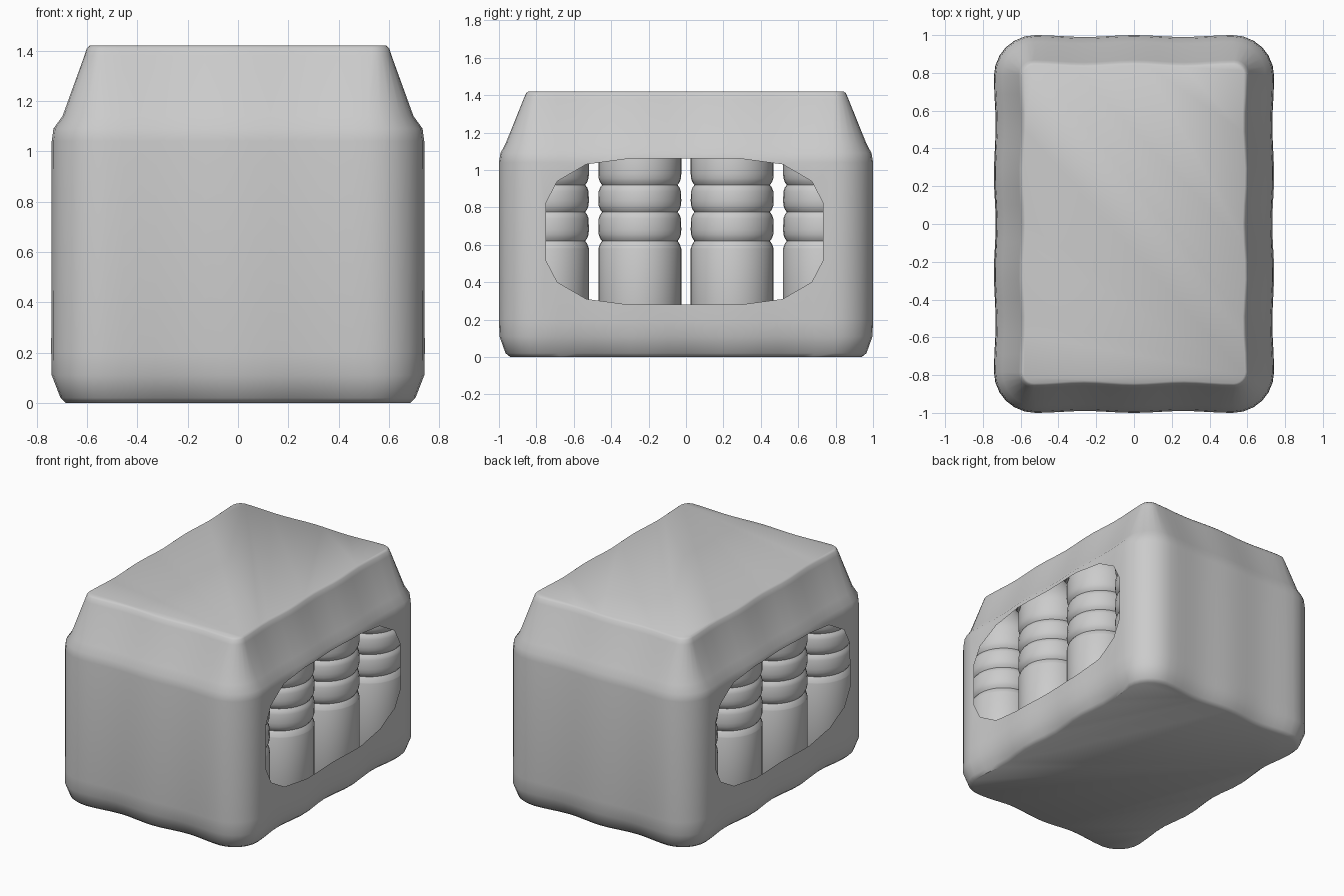
import bpy, bmesh, math

if "Cube" in bpy.data.objects:
    bpy.data.objects.remove(bpy.data.objects["Cube"])

PITCH = 0.494          # spacing of the bottles in the pack
CORNER_STEPS = 6
SIDE_STEPS = 16


def finish(name, bm, angle):
    bmesh.ops.recalc_face_normals(bm, faces=bm.faces)
    mesh = bpy.data.meshes.new(name)
    bm.to_mesh(mesh)
    bm.free()
    ob = bpy.data.objects.new(name, mesh)
    bpy.context.collection.objects.link(ob)
    if angle:
        smooth(ob, angle)
    return ob


def smooth(ob, angle):
    bpy.ops.object.select_all(action='DESELECT')
    ob.select_set(True)
    bpy.context.view_layer.objects.active = ob
    bpy.ops.object.shade_smooth_by_angle(angle=math.radians(angle))


def loft(bm, rings):
    loops = [[bm.verts.new(p) for p in r] for r in rings]
    n = len(loops[0])
    for a, b in zip(loops, loops[1:]):
        for i in range(n):
            j = (i + 1) % n
            bm.faces.new((a[i], a[j], b[j], b[i]))
    bm.faces.new(loops[0][::-1])
    bm.faces.new(loops[-1])


def wrap_ring(z, hx, hy, r, wave):
    """Rounded rectangle whose sides dip slightly between the bottles."""
    pts = []
    cx, cy = hx - r, hy - r
    corners = [(cx, cy), (-cx, cy), (-cx, -cy), (cx, -cy)]
    for k, (px, py) in enumerate(corners):
        for s in range(CORNER_STEPS + 1):
            a = math.pi / 2 * (k + s / CORNER_STEPS)
            pts.append((px + r * math.cos(a), py + r * math.sin(a), z))
        ax, ay, _ = pts[-1]
        qx, qy = corners[(k + 1) % 4]
        out = math.pi / 2 * (k + 1)
        nx, ny = math.cos(out), math.sin(out)
        bx, by = qx + r * nx, qy + r * ny
        bottles = 3 if abs(ny) > 0.5 else 4
        for s in range(1, SIDE_STEPS):
            t = s / SIDE_STEPS
            d = wave * (0.5 - 0.5 * math.cos(2 * math.pi * (bottles - 1) * t))
            pts.append((ax + (bx - ax) * t - nx * d, ay + (by - ay) * t - ny * d, z))
    return pts


# Plastic film around the pack: z, half width, half depth, corner radius, waviness
bm = bmesh.new()
loft(bm, [wrap_ring(*row) for row in (
    (0.00, 0.685, 0.940, 0.17, 0.025),
    (0.02, 0.705, 0.965, 0.18, 0.022),
    (0.11, 0.740, 0.997, 0.21, 0.014),
    (0.20, 0.742, 1.000, 0.22, 0.010),
    (1.04, 0.740, 1.000, 0.22, 0.010),
    (1.09, 0.733, 0.992, 0.21, 0.010),
    (1.14, 0.697, 0.965, 0.18, 0.010),
    (1.38, 0.610, 0.868, 0.08, 0.012),
    (1.41, 0.600, 0.855, 0.07, 0.012),
    (1.42, 0.588, 0.843, 0.06, 0.012))])
film = finish("film_wrap", bm, 0)

# Window cutter running through both long sides
quarter = [(0.74, 0.155), (0.68, 0.27), (0.525, 0.36), (0.30, 0.39)]
outline = (quarter + [(-y, z) for y, z in quarter[::-1]]
           + [(-y, -z) for y, z in quarter] + [(y, -z) for y, z in quarter[::-1]])
bm = bmesh.new()
loft(bm, [[(x, y - 0.008, z + 0.67) for y, z in outline] for x in (-1, 1)])
cutter = finish("window_cutter", bm, 0)
cutter.hide_render = True

cut = film.modifiers.new("windows", 'BOOLEAN')
cut.operation = 'DIFFERENCE'
cut.solver = 'EXACT'
cut.object = cutter
bpy.context.view_layer.objects.active = film
bpy.ops.object.modifier_apply(modifier=cut.name)
bpy.data.objects.remove(cutter)

# Drop the tunnel walls so that the film stays a thin sheet
bm = bmesh.new()
bm.from_mesh(film.data)
tunnel = [f for f in bm.faces
          if abs(f.calc_center_median().x) < 0.5
          and abs(f.calc_center_median().y) < 0.8
          and 0.2 < f.calc_center_median().z < 1.2]
bmesh.ops.delete(bm, geom=tunnel, context='FACES')
bm.to_mesh(film.data)
bm.free()
smooth(film, 45)

# Bottle: lathed profile with three grooves, shoulder, neck and cap
profile = [(0.16, 0.012), (0.205, 0.03), (0.222, 0.07), (0.222, 0.58)]
for g in (0.62, 0.775, 0.92):
    profile += [(0.220, g - 0.035), (0.213, g - 0.015), (0.202, g),
                (0.213, g + 0.015), (0.220, g + 0.035), (0.222, g + 0.06)]
profile += [(0.222, 1.07), (0.205, 1.13), (0.165, 1.20), (0.115, 1.27),
            (0.085, 1.31), (0.085, 1.34), (0.095, 1.34), (0.095, 1.41)]
SIDES = 32
bm = bmesh.new()
loft(bm, [[(r * math.cos(2 * math.pi * i / SIDES), r * math.sin(2 * math.pi * i / SIDES), z)
           for i in range(SIDES)] for r, z in profile])
first = finish("bottle", bm, 40)

# Three by four bottles sharing one mesh
for ix in range(3):
    for iy in range(4):
        ob = first
        if ix or iy:
            ob = bpy.data.objects.new("bottle", first.data)
            bpy.context.collection.objects.link(ob)
        ob.location = ((ix - 1) * PITCH, (iy - 1.5) * PITCH, 0)
